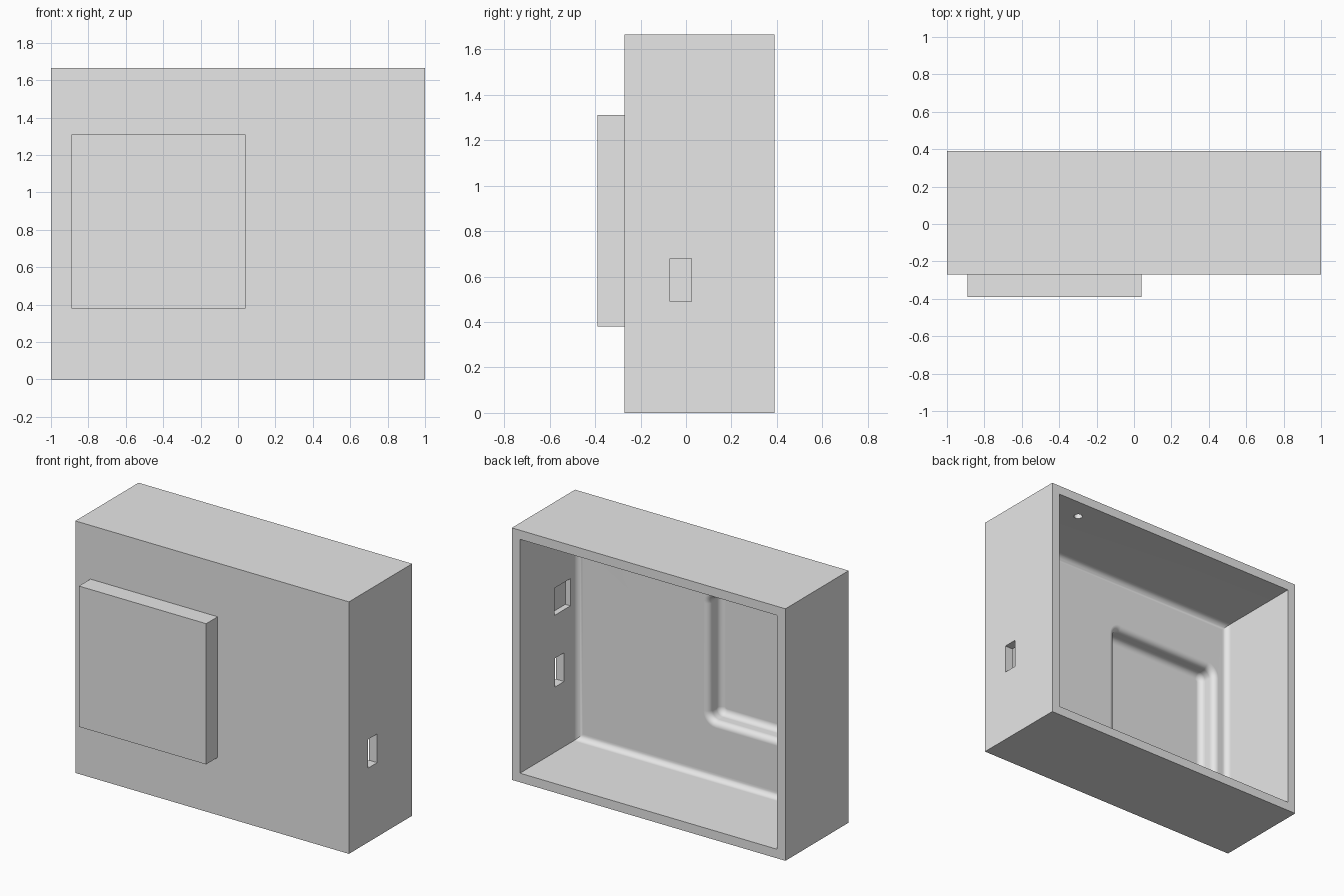
import bpy, bmesh, math

cube = bpy.data.objects.get("Cube")
if cube:
    bpy.data.objects.remove(cube, do_unlink=True)

WALL = 0.06      # shell thickness
FILLET = 0.04    # inside blend radius
STEPS = 6
FRONT, BACK, HEIGHT = -0.27, 0.39, 1.665
BOSS_FRONT = -0.39
FLOOR = FRONT + WALL
POCKET_FLOOR = BOSS_FRONT + WALL

grey = bpy.data.materials.new("light_grey")
grey.use_nodes = True
grey.diffuse_color = (0.8, 0.8, 0.8, 1)
grey.node_tree.nodes["Principled BSDF"].inputs["Base Color"].default_value = (0.8, 0.8, 0.8, 1)


def add(name, bm):
    bmesh.ops.recalc_face_normals(bm, faces=bm.faces)
    mesh = bpy.data.meshes.new(name)
    bm.to_mesh(mesh)
    bm.free()
    mesh.materials.append(grey)
    obj = bpy.data.objects.new(name, mesh)
    bpy.context.collection.objects.link(obj)
    return obj


def box(name, lo, hi):
    bm = bmesh.new()
    bmesh.ops.create_cube(bm, size=1)
    for v in bm.verts:
        v.co = [(a + b) / 2 + c * (b - a) for a, b, c in zip(lo, hi, v.co)]
    return add(name, bm)


def rectangle(x0, x1, z0, z1, grow, radius):
    """Outline in x and z, grown outward, with rounded corners if radius > 0."""
    x0, x1, z0, z1 = x0 - grow, x1 + grow, z0 - grow, z1 + grow
    r = radius + grow if radius else 0
    n = STEPS if radius else 0
    pts = []
    for k, (cx, cz) in enumerate([(x1 - r, z1 - r), (x0 + r, z1 - r), (x0 + r, z0 + r), (x1 - r, z0 + r)]):
        for i in range(n + 1):
            a = (k + i / max(n, 1)) * math.pi / 2
            pts.append((cx + r * math.cos(a), cz + r * math.sin(a)))
    return pts


def loft(name, rect, profile, radius=0):
    """Closed solid through outlines given as (grow, y) pairs."""
    bm = bmesh.new()
    rings = [[bm.verts.new((x, y, z)) for x, z in rectangle(*rect, grow, radius)] for grow, y in profile]
    for a, b in zip(rings, rings[1:]):
        for i in range(len(a)):
            j = (i + 1) % len(a)
            bm.faces.new((a[i], a[j], b[j], b[i]))
    bm.faces.new(rings[0])
    bm.faces.new(rings[-1])
    return add(name, bm)


def combine(target, tool, operation):
    mod = target.modifiers.new(operation.lower(), 'BOOLEAN')
    mod.operation, mod.object, mod.solver = operation, tool, 'EXACT'
    bpy.context.view_layer.objects.active = target
    bpy.ops.object.modifier_apply(modifier=mod.name)
    bpy.data.objects.remove(tool, do_unlink=True)


# Quarter-circle profiles: blend into a floor, and flare out at a mouth
quarter = [i / STEPS * math.pi / 2 for i in range(STEPS + 1)]


def floor_blend(y):
    return [(-FILLET * (1 - math.sin(a)), y + FILLET * (1 - math.cos(a))) for a in quarter]


mouth_flare = [(FILLET * (1 - math.cos(a)), FLOOR - FILLET * (1 - math.sin(a))) for a in quarter]

# Outer housing and raised front boss
housing = box("housing", (-1, FRONT, 0), (1, BACK, HEIGHT))
boss = box("front_boss", (-0.89, BOSS_FRONT, 0.38), (0.04, FRONT + 0.02, 1.31))
combine(housing, boss, 'UNION')

# Main cavity, open at the back
cavity = loft("cavity", (WALL - 1, 1 - WALL, WALL, HEIGHT - WALL), floor_blend(FLOOR) + [(0, BACK + 0.1)])
combine(housing, cavity, 'DIFFERENCE')

# Pocket behind the boss
pocket = loft("boss_pocket", (-0.83, -0.02, 0.44, 1.25),
              floor_blend(POCKET_FLOOR) + mouth_flare + [(FILLET, FLOOR + 0.1)], radius=0.05)
combine(housing, pocket, 'DIFFERENCE')

# Side port through the wall, and a blind recess above it
combine(housing, box("side_port", (0.85, -0.07, 0.49), (1.1, 0.025, 0.68)), 'DIFFERENCE')
combine(housing, box("side_recess", (0.85, -0.135, 0.965), (0.977, 0.03, 1.145)), 'DIFFERENCE')

# Small blind hole in the ceiling
bm = bmesh.new()
bmesh.ops.create_cone(bm, cap_ends=True, segments=24, radius1=0.027, radius2=0.027, depth=0.12)
bmesh.ops.translate(bm, verts=bm.verts, vec=(0.67, 0.25, HEIGHT - WALL - 0.025))
combine(housing, add("ceiling_hole", bm), 'DIFFERENCE')

# Smooth blends, sharp edges, flat panels
bpy.ops.object.select_all(action='DESELECT')
housing.select_set(True)
bpy.context.view_layer.objects.active = housing
bpy.ops.object.shade_smooth_by_angle(angle=math.radians(30))
normals = housing.modifiers.new("panel_normals", 'WEIGHTED_NORMAL')
normals.keep_sharp = True
